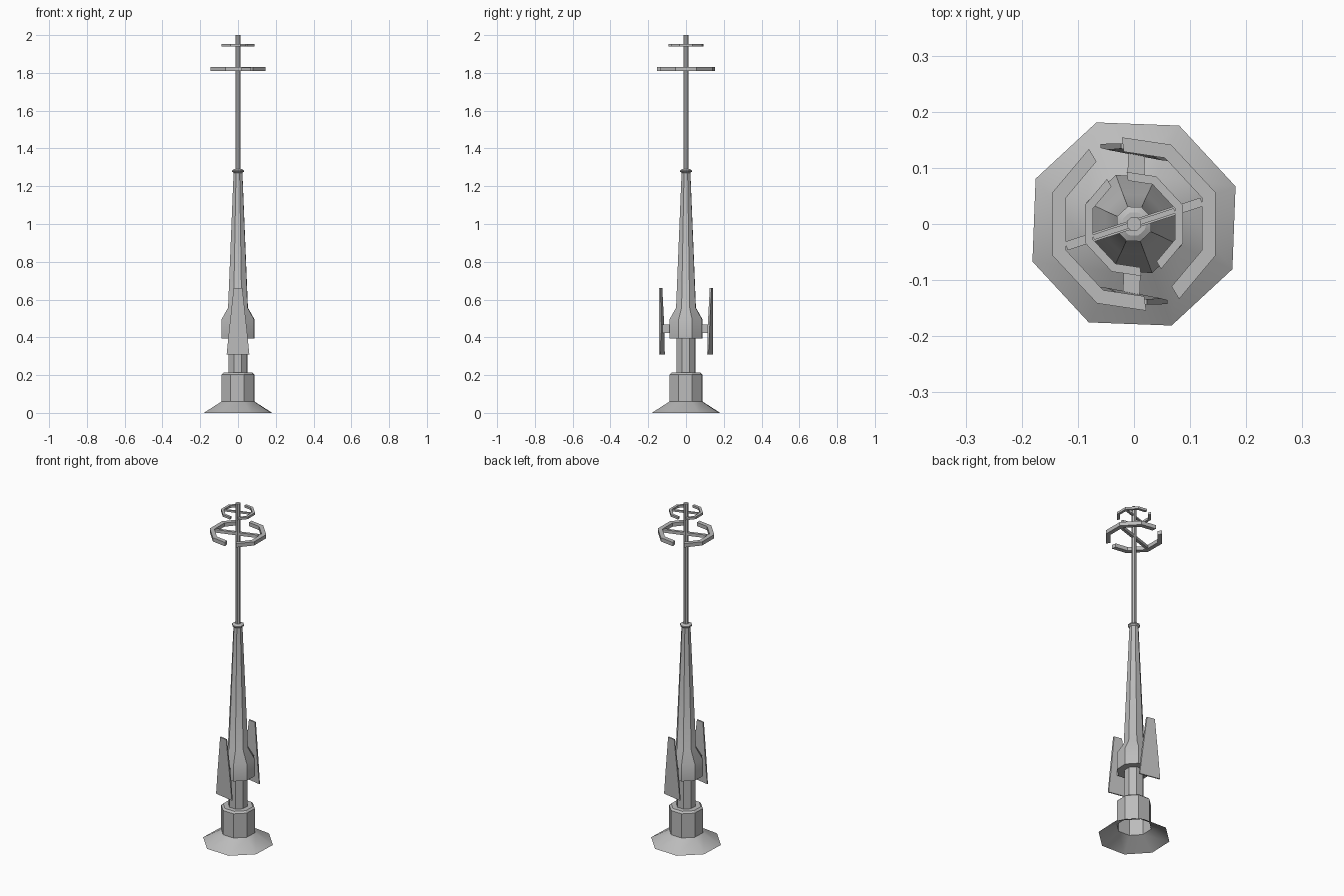
import bpy, bmesh, math
from math import cos, sin, radians
from mathutils import Matrix

cube = bpy.data.objects.get("Cube")
if cube:
    bpy.data.objects.remove(cube)

grey = bpy.data.materials.new("plain_grey")
grey.use_nodes = True
colour = (0.5, 0.5, 0.5, 1)
grey.diffuse_color = colour
grey.node_tree.nodes["Principled BSDF"].inputs["Base Color"].default_value = colour

TURN = radians(20.3)   # turn of the eight-sided tower


def finish(name, bm):
    bmesh.ops.recalc_face_normals(bm, faces=bm.faces)
    mesh = bpy.data.meshes.new(name)
    bm.to_mesh(mesh)
    bm.free()
    obj = bpy.data.objects.new(name, mesh)
    bpy.context.collection.objects.link(obj)
    mesh.materials.append(grey)
    bpy.ops.object.select_all(action='DESELECT')
    obj.select_set(True)
    bpy.context.view_layer.objects.active = obj
    bpy.ops.object.shade_smooth_by_angle(angle=radians(30))
    return obj


def lathe(name, profile, cap=True, sides=8):
    """Sweep (radius, z) points round z; the bottom stays open."""
    bm = bmesh.new()
    rings = []
    for r, z in profile:
        rings.append([bm.verts.new((r * cos(TURN + math.tau * i / sides),
                                    r * sin(TURN + math.tau * i / sides), z))
                      for i in range(sides)])
    for a, b in zip(rings, rings[1:]):
        for i in range(sides):
            j = (i + 1) % sides
            bm.faces.new((a[i], a[j], b[j], b[i]))
    if cap:
        bm.faces.new(rings[-1])
    return finish(name, bm)


def loft(name, sections, spin=0):
    """Join equal-sized sections and cap both ends."""
    bm = bmesh.new()
    loops = [[bm.verts.new(p) for p in s] for s in sections]
    n = len(loops[0])
    for a, b in zip(loops, loops[1:]):
        for i in range(n):
            j = (i + 1) % n
            bm.faces.new((a[i], a[j], b[j], b[i]))
    bm.faces.new(loops[0])
    bm.faces.new(loops[-1])
    bm.transform(Matrix.Rotation(spin, 4, 'Z'))
    return finish(name, bm)


# Tower, from the flared foot up to the tip
lathe("flared_foot", [(0.193, 0), (0.093, 0.06)], cap=False)
lathe("foot_drum", [(0.093, 0.06), (0.093, 0.203), (0.082, 0.213), (0.053, 0.213)])
lathe("lower_column", [(0.053, 0.21), (0.053, 0.4)])
lathe("collar_and_mast", [(0.053, 0.395), (0.093, 0.395), (0.093, 0.495),
                          (0.056, 0.557), (0.025, 1.27)])
lathe("mast_cap", [(0.025, 1.27), (0.033, 1.277), (0.033, 1.284), (0.022, 1.29)])
lathe("antenna_pole", [(0.0135, 1.28), (0.0135, 2.0)])

# Split antenna rings, each two arcs and a cross strut
ARC = (-59, -21, 21, 65, 98)
for label, z, s in (("large", 1.82, 1.0), ("small", 1.947, 0.6)):
    h = 0.011 * s
    for side, spin in (("right", math.pi), ("left", 0)):
        sections = []
        for deg in ARC:
            a = radians(deg)
            sections.append([(r * s * cos(a), r * s * sin(a), z + dz)
                             for r, dz in ((0.13, -h), (0.156, -h), (0.156, h), (0.13, h))])
        loft(f"{label}_ring_arc_{side}", sections, spin)
    w = 0.008 * s
    loft(f"{label}_ring_strut",
         [[(x * s, -w, z - h * 0.8), (x * s, w, z - h * 0.8),
           (x * s, w, z + h * 0.8), (x * s, -w, z + h * 0.8)] for x in (-0.127, 0.127)],
         radians(18))

# Slanted tapered panels on brackets, front and back
SLANT = math.tan(radians(-11))
for side, spin in (("back", 0), ("front", math.pi)):
    sections = []
    for z, half, y, thick in ((0.31, 0.06, 0.131, 0.007),
                              (0.44, 0.047, 0.134, 0.011),
                              (0.66, 0.023, 0.139, 0.009)):
        sections.append([(x, y + x * SLANT - t, z) for x, t in
                         ((-half, 0), (half, 0), (half, thick), (-half, thick))])
    loft(f"{side}_panel", sections, spin)
    loft(f"{side}_bracket",
         [[(x, y, 0.422), (x, y, 0.468), (x + 0.03, y, 0.468), (x + 0.03, y, 0.422)]
          for x, y in ((-0.012, 0.08), (-0.01, 0.128))], spin)
